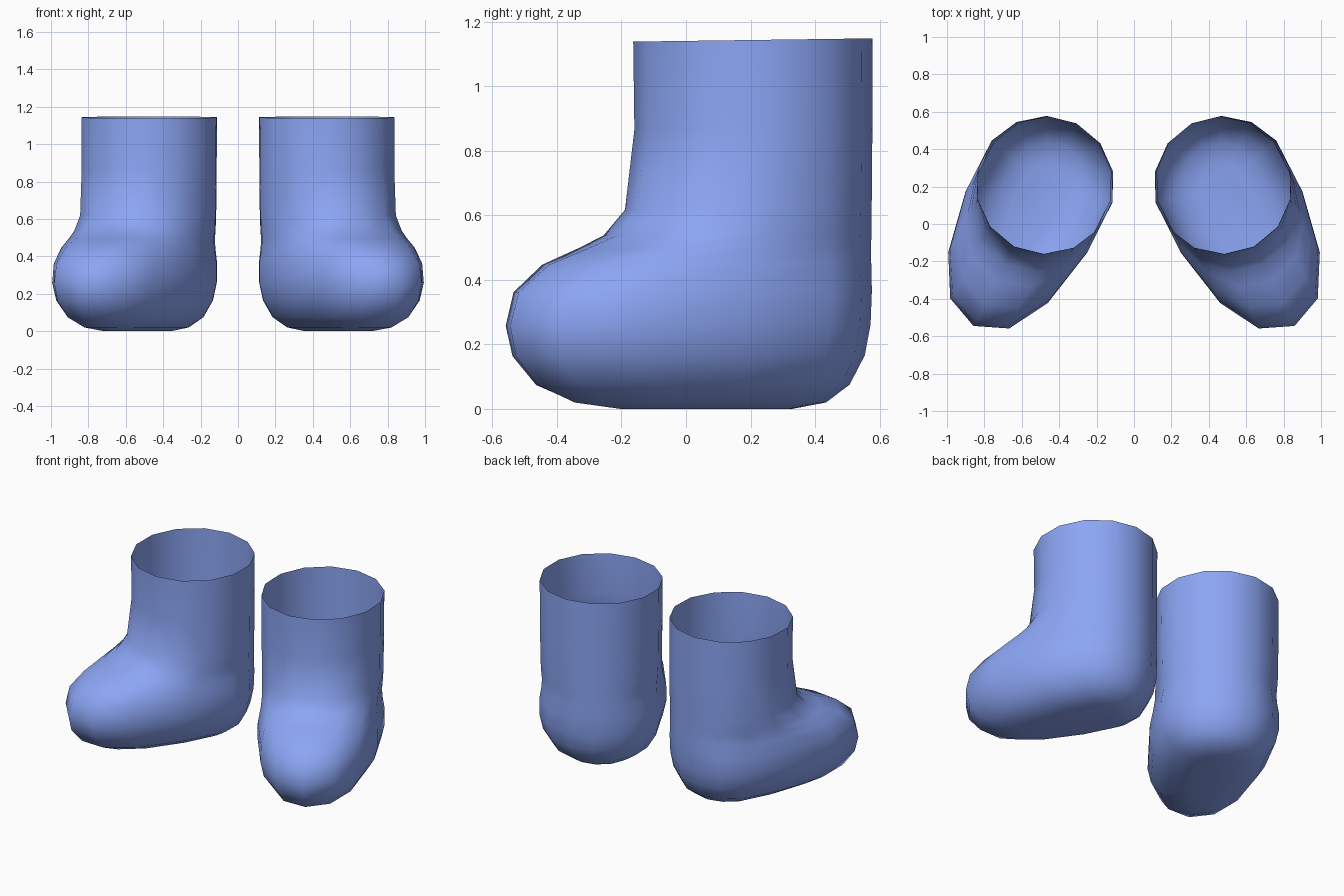
import bpy, bmesh, math
from mathutils import Vector

if "Cube" in bpy.data.objects:
    bpy.data.objects.remove(bpy.data.objects["Cube"])

SIDES = 14
ANKLE = Vector((0.475, 0.208, 0))
FORWARD = Vector((0.454, -0.891, 0))   # toes turned outwards
SIDE = Vector((0.891, 0.454, 0))

# Horizontal sections: height, heel radius, half width, toe length
SECTIONS = [
    (0.000, 0.12, 0.12, 0.46),
    (0.020, 0.23, 0.21, 0.62),
    (0.075, 0.30, 0.295, 0.75),
    (0.165, 0.345, 0.35, 0.825),
    (0.260, 0.362, 0.372, 0.845),
    (0.365, 0.367, 0.372, 0.815),
    (0.450, 0.368, 0.358, 0.71),
    (0.500, 0.368, 0.356, 0.575),
    (0.540, 0.368, 0.360, 0.475),
    (0.620, 0.368, 0.365, 0.405),
    (0.870, 0.370, 0.368, 0.368),
    (1.143, 0.370, 0.370, 0.372),
]


def ring(bm, z, heel, width, toe):
    """Rounded outline: circular heel, fuller tapered toe."""
    verts = []
    for i in range(SIDES):
        a = 2 * math.pi * i / SIDES
        c, s = math.cos(a), math.sin(a)
        # fuller curve only where the toe is stretched
        e = 2 / 2.25 if c > 0 and toe > 0.45 else 1.0
        u = math.copysign(abs(c) ** e, c) * (toe if c > 0 else heel)
        v = math.copysign(abs(s) ** e, s) * width
        p = ANKLE + FORWARD * u + SIDE * v
        p.z = z + 0.012 * (p.y - 0.2) * z
        verts.append(bm.verts.new(p))
    return verts


# Boot shell, open at the top
bm = bmesh.new()
rings = [ring(bm, *s) for s in SECTIONS]
for lo, hi in zip(rings, rings[1:]):
    for i in range(SIDES):
        j = (i + 1) % SIDES
        bm.faces.new((lo[i], lo[j], hi[j], hi[i]))
bm.faces.new(rings[0][::-1])           # sole
bmesh.ops.recalc_face_normals(bm, faces=bm.faces)
for f in bm.faces:
    f.smooth = True

mesh = bpy.data.meshes.new("boots")
bm.to_mesh(mesh)
bm.free()
boots = bpy.data.objects.new("boots", mesh)
bpy.context.collection.objects.link(boots)

# Second boot mirrored across the centre
mirror = boots.modifiers.new("other_boot", 'MIRROR')
mirror.use_mirror_merge = False

blue = bpy.data.materials.new("boot_blue")
blue.diffuse_color = (0.26, 0.38, 0.91, 1)
blue.use_nodes = True
blue.node_tree.nodes["Principled BSDF"].inputs["Base Color"].default_value = blue.diffuse_color
mesh.materials.append(blue)
